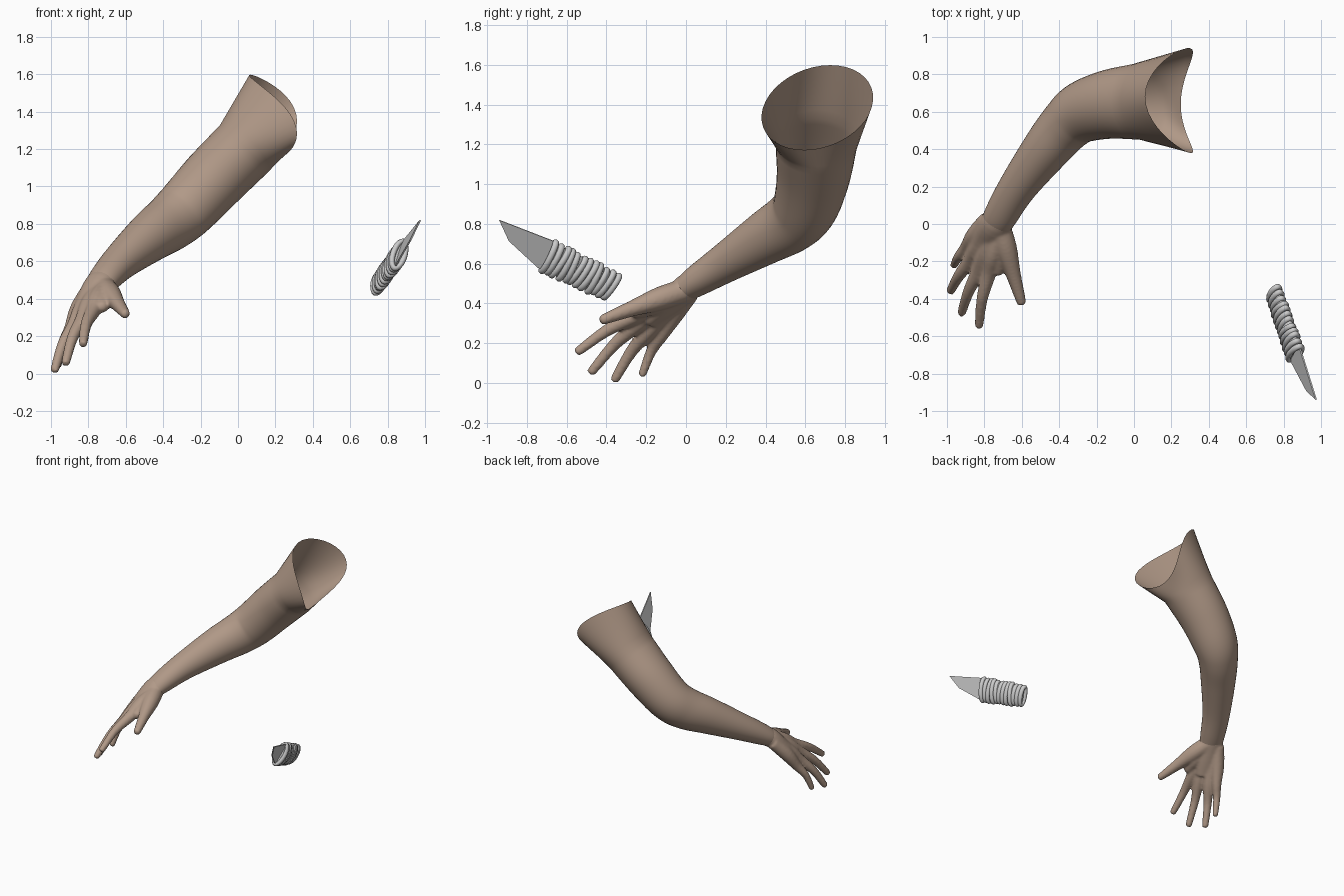
import bpy, bmesh, math, random
from mathutils import Vector

random.seed(4)
cube = bpy.data.objects.get("Cube")
if cube:
    bpy.data.objects.remove(cube, do_unlink=True)


def material(name, colour):
    m = bpy.data.materials.new(name)
    m.use_nodes = True
    m.diffuse_color = (*colour, 1)
    m.node_tree.nodes["Principled BSDF"].inputs["Base Color"].default_value = (*colour, 1)
    return m


SKIN = material("tan skin", (0.44, 0.32, 0.245))
GREY = material("pale grey", (0.6, 0.6, 0.6))
UP = Vector((0, 0, 1))


def spline(stations, steps):
    """Smooth interpolation of station tuples (x, y, z, side radius, up radius)."""
    p = [Vector(s) for s in stations]
    p = [p[0] * 2 - p[1]] + p + [p[-1] * 2 - p[-2]]
    out = []
    for i in range(1, len(p) - 2):
        a, b, c, d = p[i - 1:i + 3]
        for k in range(steps):
            t = k / steps
            out.append((b * 2 + (c - a) * t + (a * 2 - b * 5 + c * 4 - d) * t ** 2
                        + (b * 3 - a - c * 3 + d) * t ** 3) * 0.5)
    return out + [p[-2]]


def tube_rings(stations, steps, sides):
    path = spline(stations, steps)
    rings = []
    for i, s in enumerate(path):
        before, after = path[max(i - 1, 0)], path[min(i + 1, len(path) - 1)]
        along = (after - before).to_3d().normalized()
        side = along.cross(UP).normalized()
        up = side.cross(along)
        rings.append([s.to_3d() + side * (s[3] * math.cos(a)) + up * (s[4] * math.sin(a))
                      for a in (math.tau * j / sides for j in range(sides))])
    return rings


def add_loft(bm, rings, capped):
    loops = [[bm.verts.new(p) for p in ring] for ring in rings]
    n = len(loops[0])
    for lo, hi in zip(loops, loops[1:]):
        for j in range(n):
            bm.faces.new((lo[j], lo[(j + 1) % n], hi[(j + 1) % n], hi[j]))
    if capped:
        bm.faces.new(loops[0])
        bm.faces.new(loops[-1])


def finish(name, bm, mat, smooth=True):
    bmesh.ops.recalc_face_normals(bm, faces=bm.faces[:])
    mesh = bpy.data.meshes.new(name)
    bm.to_mesh(mesh)
    bm.free()
    mesh.materials.append(mat)
    for f in mesh.polygons:
        f.use_smooth = smooth
    ob = bpy.data.objects.new(name, mesh)
    bpy.context.collection.objects.link(ob)
    return ob


# Arm: open sleeve of skin from the flared shoulder rim to the wrist
SIDES = 40
arm = tube_rings([
    (0.03, 0.655, 1.20, 0.205, 0.18),
    (-0.13, 0.64, 1.04, 0.185, 0.175),
    (-0.27, 0.60, 0.89, 0.165, 0.165),
    (-0.36, 0.53, 0.81, 0.145, 0.155),
    (-0.47, 0.40, 0.73, 0.128, 0.135),
    (-0.62, 0.20, 0.605, 0.102, 0.10),
    (-0.71, 0.05, 0.51, 0.09, 0.077),
    (-0.745, -0.02, 0.462, 0.08, 0.06)], 6, SIDES)
rim = []
for j in range(SIDES):
    c, s = math.cos(math.tau * j / SIDES), math.sin(math.tau * j / SIDES)
    rim.append(Vector((0.155 - 0.095 * s + 0.145 * c * c,
                       0.66 + 0.28 * c + 0.02 * s,
                       1.385 + 0.21 * s + 0.035 * c)))
shoulder = [[p.lerp(q, k / 6) for p, q in zip(arm[0], rim)] for k in range(6, 0, -1)]
bm = bmesh.new()
add_loft(bm, shoulder + arm, False)
finish("arm", bm, SKIN)

# Hand: palm, finger and thumb volumes fused into one surface
bm = bmesh.new()
add_loft(bm, tube_rings([
    (-0.69, 0.08, 0.53, 0.075, 0.06),
    (-0.74, 0.0, 0.475, 0.086, 0.07),
    (-0.785, -0.09, 0.39, 0.085, 0.055),
    (-0.83, -0.18, 0.31, 0.07, 0.04)], 4, 20), True)


def add_digit(points, radii):
    """A tapered digit with a rounded tip."""
    st = [(*p, r, r) for p, r in zip(points, radii)]
    tip, r = Vector(points[-1]), radii[-1]
    back = (tip - Vector(points[-2])).normalized()
    st[-1] = (*(tip - back * r), r, r)
    st.append((*(tip - back * r * 0.3), r * 0.72, r * 0.72))
    st.append((*tip, r * 0.15, r * 0.15))
    add_loft(bm, tube_rings(st, 4, 14), True)


WRIST = Vector((-0.745, -0.01, 0.46))
ACROSS = Vector((-0.79, 0.61, -0.1))
fingers = [((-0.775, -0.26, 0.335), (-0.83, -0.555, 0.15)),
           ((-0.83, -0.25, 0.29), (-0.925, -0.485, 0.045)),
           ((-0.875, -0.195, 0.255), (-0.985, -0.365, 0.005)),
           ((-0.895, -0.125, 0.24), (-0.965, -0.225, 0.03))]
for i, (knuckle, tip) in enumerate(fingers):
    knuckle, tip = Vector(knuckle), Vector(tip)
    start = WRIST + ACROSS * (i - 1.5) * 0.032
    bend = Vector((-0.012, -0.006, 0.012))
    size = 0.88 if i == 3 else 1
    add_digit([start, start.lerp(knuckle, 0.55) + bend * 0.5, knuckle,
               knuckle.lerp(tip, 0.45) + bend, tip],
              [0.05, 0.05, 0.041 * size, 0.031 * size, 0.024 * size])
add_digit([(-0.72, -0.01, 0.465), (-0.685, -0.13, 0.425),
           (-0.645, -0.27, 0.375), (-0.597, -0.435, 0.312)],
          [0.06, 0.06, 0.041, 0.027])
# Web between thumb and index finger
add_digit([(-0.72, -0.08, 0.43), (-0.72, -0.17, 0.39), (-0.73, -0.275, 0.345)],
          [0.05, 0.05, 0.035])
hand = finish("hand", bm, SKIN)
fuse = hand.modifiers.new("fuse", 'REMESH')
fuse.mode = 'VOXEL'
fuse.voxel_size = 0.009
fuse.use_smooth_shade = True
soften = hand.modifiers.new("soften", 'SMOOTH')
soften.factor = 0.5
soften.iterations = 7

# Knife frame: along the handle, across its tall side, and its thickness
BUTT, FRONT = Vector((0.75, -0.375, 0.485)), Vector((0.86, -0.69, 0.635))
ALONG = (FRONT - BUTT).normalized()
TALL = Vector((0.27, 0.46, 0.83))
TALL = (TALL - ALONG * TALL.dot(ALONG)).normalized()
THIN = ALONG.cross(TALL)


def oval(centre, tall, thin, tilt=0.0, n=28):
    ring = []
    for j in range(n):
        c, s = math.cos(math.tau * j / n), math.sin(math.tau * j / n)
        ring.append(centre + TALL * (tall * c) + THIN * (thin * s) + ALONG * (tilt * c))
    return ring


# Handle core
bm = bmesh.new()
add_loft(bm, [oval(BUTT, 0.07, 0.03), oval(FRONT, 0.078, 0.032)], True)
finish("handle_core", bm, GREY).data.polygons[-1].use_smooth = False

# Cord wrapping: slightly uneven oval coils
bm = bmesh.new()
COILS, SECTION = 12, 8
for i in range(COILS):
    f = i / (COILS - 1)
    centre = BUTT.lerp(FRONT, f)
    size = 0.07 + 0.01 * f + random.uniform(-0.005, 0.005)
    tilt = random.uniform(-0.008, 0.008)
    rings = []
    for k in range(SECTION + 1):
        a = math.tau * k / SECTION
        grow = 0.016 * math.cos(a)
        rings.append(oval(centre + ALONG * (0.017 * math.sin(a)),
                          size + grow, size * 0.38 + grow, tilt))
    add_loft(bm, rings, False)
bmesh.ops.remove_doubles(bm, verts=bm.verts[:], dist=0.0002)
finish("cord_wrapping", bm, GREY)

# Blade: flat clipped point
bm = bmesh.new()
profile = [(-0.03, 0.07), (0.007, 0.086), (0.325, 0.062), (0.225, -0.015),
           (0.021, -0.076), (-0.03, -0.07)]
add_loft(bm, [[FRONT + ALONG * s + TALL * t + THIN * w for s, t in profile]
              for w in (-0.004, 0.004)], True)
finish("blade", bm, GREY, False)
